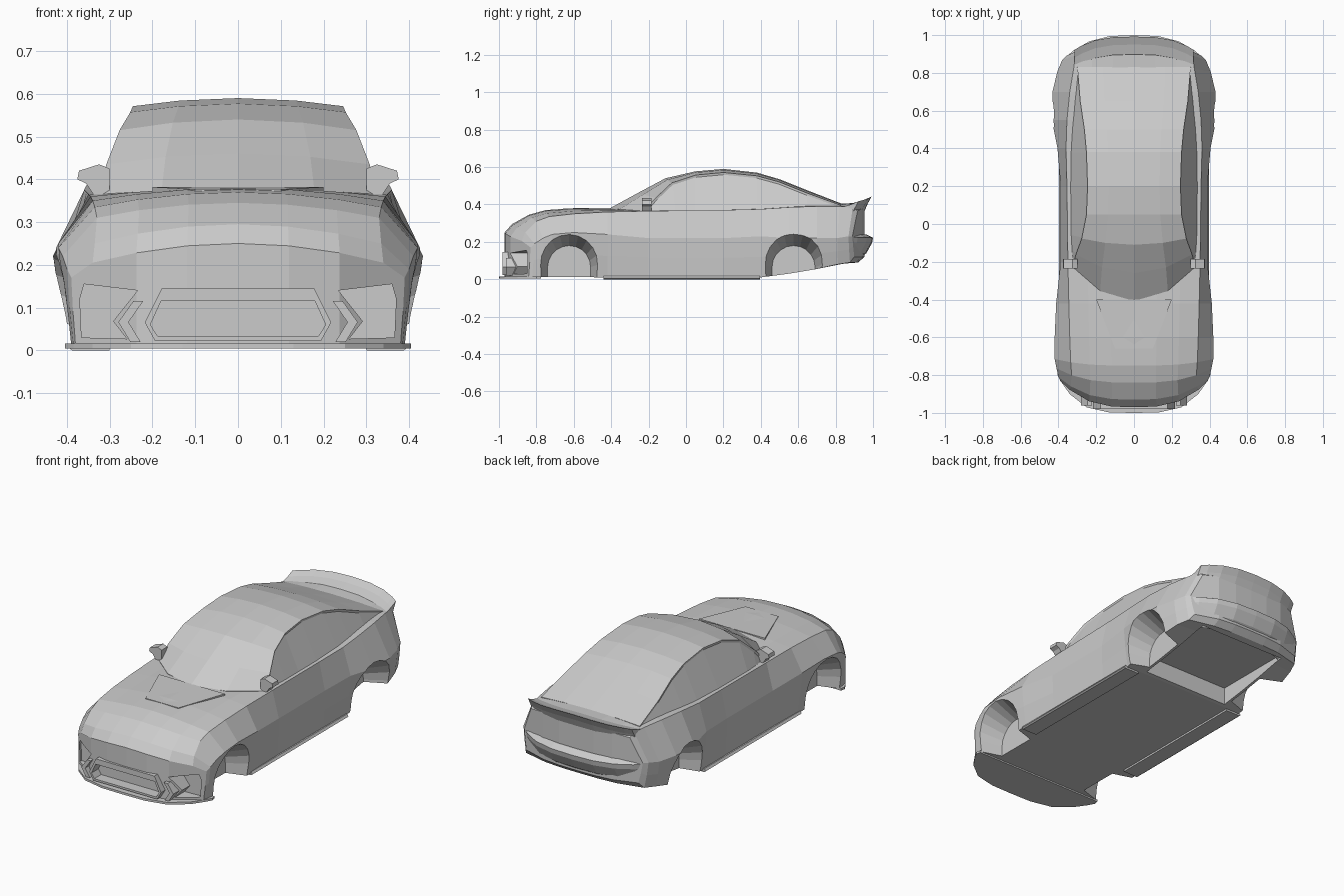
import bpy, bmesh, math

if "Cube" in bpy.data.objects:
    bpy.data.objects.remove(bpy.data.objects["Cube"])


def finish(name, bm):
    bmesh.ops.remove_doubles(bm, verts=bm.verts, dist=1e-5)
    bmesh.ops.recalc_face_normals(bm, faces=bm.faces)
    me = bpy.data.meshes.new(name)
    bm.to_mesh(me)
    bm.free()
    ob = bpy.data.objects.new(name, me)
    bpy.context.collection.objects.link(ob)
    return ob


def solid(name, loops, caps=True):
    """Skin a row of closed 3D loops and cap both ends."""
    bm = bmesh.new()
    rows = [[bm.verts.new(p) for p in lp] for lp in loops]
    n = len(rows[0])
    for a, b in zip(rows, rows[1:]):
        for i in range(n):
            j = (i + 1) % n
            bm.faces.new((a[i], a[j], b[j], b[i]))
    bm.faces.new(rows[0])
    bm.faces.new(rows[-1])
    return finish(name, bm)


def prism_y(name, poly, y0, y1, side=1):
    return solid(name, [[(side * x, y, z) for x, z in poly] for y in (y0, y1)])


def loft(name, stations, k, ref, power):
    """Mirrored loft of half sections along y; bow pulls the outer points along y."""
    bm = bmesh.new()
    for s in (1, -1):
        rows = [[bm.verts.new((s * x, y + bow * (x / ref) ** power, z)) for x, z in half]
                for y, bow, half in stations]
        n = len(rows[0])
        for a, b in zip(rows, rows[1:]):
            for i in range(n - 1):
                bm.faces.new((a[i], a[i + 1], b[i + 1], b[i]))
        for r in (rows[0], rows[-1]):
            for i in range(k):
                bm.faces.new((r[i], r[i + 1], r[n - 2 - i], r[n - 1 - i]))
            bm.faces.new(r[k:n - k])
    return finish(name, bm)


def sweep_x(name, section, width, bow, drop=0.0, power=3):
    """Sweep a (y, z) section across the car on a bowed path."""
    us = [-1, -.88, -.65, -.35, 0, .35, .65, .88, 1]
    return solid(name, [[(u * width, y + bow * abs(u) ** power, z - drop * u * u)
                         for y, z in section] for u in us])


def cut(ob, cutter):
    m = ob.modifiers.new("cut", 'BOOLEAN')
    m.operation, m.solver, m.object = 'DIFFERENCE', 'EXACT', cutter
    bpy.context.view_layer.objects.active = ob
    bpy.ops.object.modifier_apply(modifier=m.name)
    bpy.data.objects.remove(cutter)


# lower body: y, bow, bottom half-width, bottom z, max half-width, its z, shoulder x, shoulder z, centre z
BODY = [
    (-.97, .15, .38, .012, .39, .17, .34, .205, .25),
    (-.93, .12, .385, .012, .40, .19, .335, .25, .295),
    (-.84, .07, .39, .012, .41, .22, .33, .31, .345),
    (-.75, .03, .39, .012, .42, .24, .335, .335, .37),
    (-.6, 0, .39, .012, .42, .25, .34, .35, .38),
    (-.42, 0, .385, .01, .412, .24, .345, .36, .38),
    (-.2, 0, .38, .01, .388, .22, .35, .365, .37),
    (.2, 0, .38, .01, .388, .22, .355, .37, .37),
    (.4, 0, .38, .01, .405, .23, .36, .375, .38),
    (.55, 0, .39, .03, .435, .22, .355, .385, .39),
    (.7, 0, .405, .055, .432, .22, .34, .39, .405),
    (.83, -.02, .385, .08, .405, .22, .32, .39, .405),
    (.92, -.06, .36, .09, .38, .23, .31, .385, .408),
    (.955, -.09, .34, .12, .36, .23, .30, .365, .39),
]


def body_half(wb, zb, w, zm, ws, zs, zc):
    top = lambda u: (u * ws, zs + (zc - zs) * (1 - u * u))
    return [(0, zb), (.35 * ws, zb), (.7 * ws, zb), (wb, zb),
            (wb + .6 * (w - wb), zb + .5 * (zm - zb)), (w, zm), (ws, zs),
            top(.7), top(.35), (0, zc)]


body = loft("body_shell", [(s[0], s[1], body_half(*s[2:])) for s in BODY], 2, .4, 3)


# wheel wells: tapering arches cut from each side
def arch(x, yc, zc, r):
    pts = [(x, yc + r * math.cos(math.pi * i / 10), zc + r * math.sin(math.pi * i / 10))
           for i in range(11)]
    return [(x, yc + r, -.05)] + pts + [(x, yc - r, -.05)]


for side in (1, -1):
    for yc in (-.625, .575):
        cut(body, solid("well_cutter", [arch(side * .46, yc, .085, .172),
                                        arch(side * .28, yc, .065, .115)]))
    # corner intakes with a pointed inner edge
    cut(body, prism_y("intake_cutter", [(.235, .14), (.36, .155), (.37, .12), (.366, .03),
                                        (.26, .027), (.292, .068)], -1.1, -.835, side))

# grille opening and raised rear floor
HEX = [(-.18, .115), (.18, .115), (.205, .06), (.188, .033), (-.188, .033), (-.205, .06)]
cut(body, prism_y("grille_cutter", HEX, -1.1, -.92))
cut(body, prism_y("floor_cutter", [(-.265, -.05), (.265, -.05), (.265, .11), (-.265, .11)], .42, .88))

# grille surround
frame = prism_y("grille_surround", [(-.178, .145), (.178, .145), (.218, .065), (.194, .022),
                                    (-.194, .022), (-.218, .065)], -.98, -.94)
cut(frame, prism_y("frame_cutter", HEX, -1.1, -.8))

# cabin: y, bow, centre z, edge z, edge x, base x
CABIN = [
    (-.41, .2, .378, .365, .325, .33), (-.26, .12, .46, .435, .308, .338),
    (-.11, .05, .54, .515, .277, .343), (.05, 0, .577, .557, .252, .345),
    (.2, 0, .59, .571, .246, .348), (.38, 0, .57, .553, .252, .348),
    (.5, 0, .535, .52, .263, .345), (.65, 0, .475, .46, .285, .335),
    (.83, 0, .405, .395, .30, .315),
]
cabin = loft("cabin", [(y, b, [(0, .35), (.55 * xe, .35), (xb, .36), (xe, ze),
                               (.55 * xe, ze + .7 * (zc - ze)), (0, zc)])
                       for y, b, zc, ze, xe, xb in CABIN], 1, .34, 2)

# recessed side windows
bm = bmesh.new()
bm.from_mesh(cabin.data)
for s in (1, -1):
    glass = [f for f in bm.faces if f.normal.x * s > .6 and f.calc_center_median().x * s > .28]
    bmesh.ops.inset_region(bm, faces=glass, thickness=.01, depth=-.007, use_even_offset=True)
bm.to_mesh(cabin.data)
bm.free()

# raised hood panel
solid("hood_panel", [[(-.1, -.66, z1), (.1, -.66, z1), (.2, -.4, z2), (-.2, -.4, z2)]
                     for z1, z2 in ((.34, .35), (.377, .382))])

# front splitter
xs = [-.405, -.385, -.34, -.25, -.13, 0, .13, .25, .34, .385, .405]
edge = [(x, -1 + .2 * (abs(x) / .405) ** 4) for x in xs] + [(.4, -.775), (-.4, -.775)]
solid("front_splitter", [[(x, y, z) for x, y in edge] for z in (.004, .016)])

# rear bumper and tail spoiler
sweep_x("rear_bumper", [(.9, .24), (.965, .24), (1.0, .222), (.995, .195), (.965, .14), (.9, .09)],
        .365, -.12)
sweep_x("tail_spoiler", [(.88, .39), (.9, .41), (.95, .424), (.992, .442), (.972, .405), (.955, .365)],
        .315, -.07, .025)

for side, tag in ((1, "left"), (-1, "right")):
    # pointed duct blades beside the grille
    prism_y("duct_blade_" + tag, [(.222, .115), (.245, .115), (.28, .066), (.252, .02),
                                  (.228, .02), (.256, .066)], -.962, -.87, side)
    # door mirrors
    prism_y("door_mirror_" + tag, [(.30, .425), (.325, .435), (.372, .42), (.376, .4),
                                   (.355, .39), (.335, .36), (.30, .36)], -.235, -.185, side)
    # side sills
    prism_y("side_sill_" + tag, [(.3, 0), (.388, 0), (.396, .006), (.388, .018), (.3, .018)],
            -.44, .395, side)
